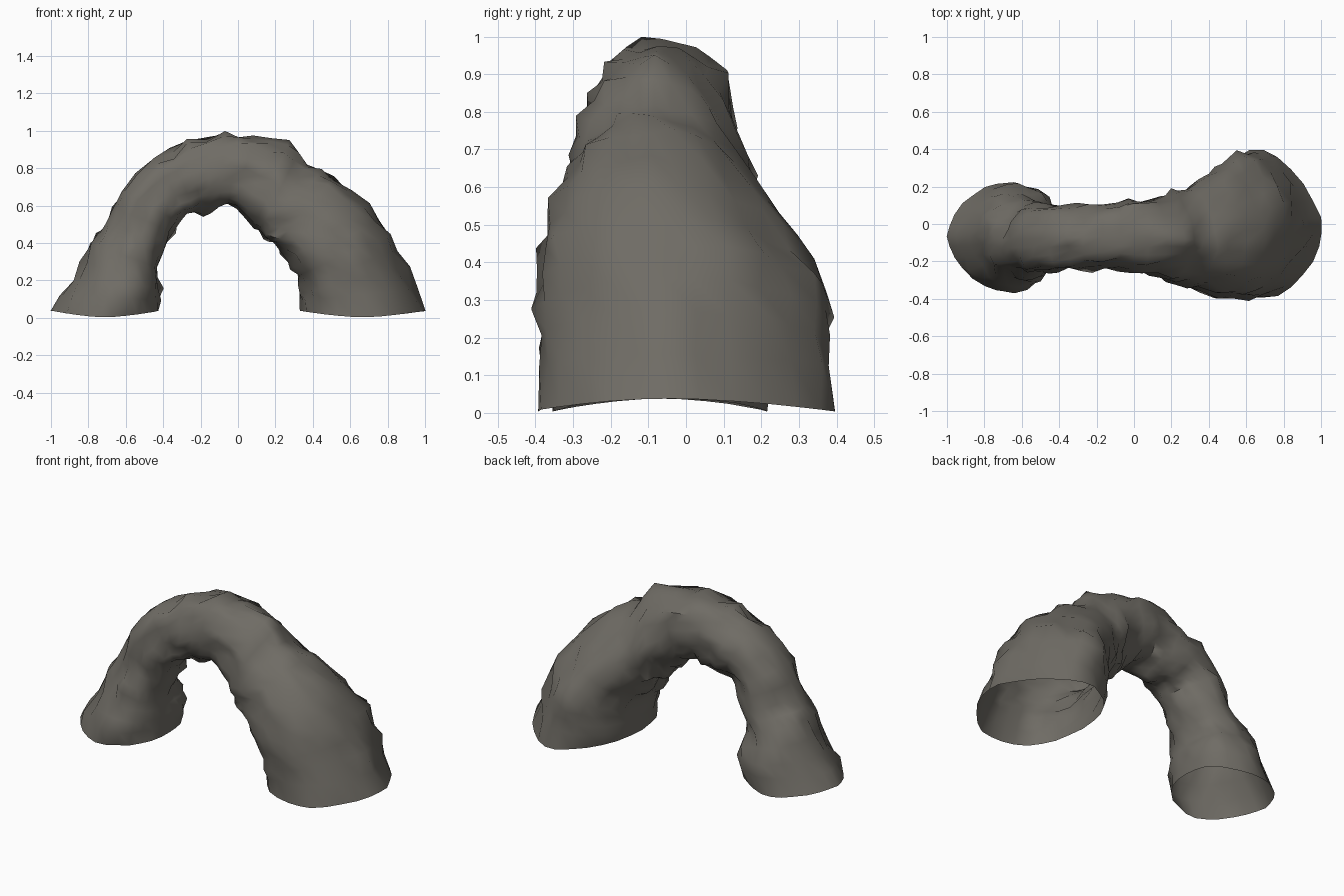
import bpy, bmesh, math
from mathutils import Vector, noise

if "Cube" in bpy.data.objects:
    bpy.data.objects.remove(bpy.data.objects["Cube"])

# Stations along the arch: outer x, outer z, inner x, inner z, y min, y max
STATIONS = [
    (-1.00, 0.04, -0.42, 0.03, -0.35, 0.22),
    (-0.89, 0.20, -0.41, 0.16, -0.34, 0.22),
    (-0.79, 0.40, -0.43, 0.27, -0.29, 0.15),
    (-0.70, 0.50, -0.37, 0.40, -0.26, 0.10),
    (-0.63, 0.68, -0.33, 0.52, -0.26, 0.10),
    (-0.45, 0.85, -0.27, 0.55, -0.25, 0.10),
    (-0.27, 0.94, -0.19, 0.56, -0.24, 0.10),
    (-0.07, 0.99, -0.10, 0.60, -0.25, 0.12),
    (0.08, 0.97, -0.01, 0.58, -0.27, 0.13),
    (0.27, 0.94, 0.09, 0.49, -0.28, 0.15),
    (0.37, 0.82, 0.13, 0.41, -0.30, 0.18),
    (0.52, 0.76, 0.20, 0.39, -0.34, 0.22),
    (0.70, 0.61, 0.27, 0.31, -0.38, 0.30),
    (0.82, 0.45, 0.31, 0.22, -0.39, 0.37),
    (0.90, 0.27, 0.33, 0.13, -0.39, 0.39),
    (1.00, 0.04, 0.33, 0.05, -0.39, 0.40),
]
SIDES, STEPS = 26, 2


def blend(a, b, t):
    return [p + (q - p) * t for p, q in zip(a, b)]


def section(s, is_foot):
    """Ring spanning the outer and inner arch lines, ridged outside, roughened by noise."""
    outer, inner = Vector((s[0], 0, s[1])), Vector((s[2], 0, s[3]))
    mid, half = (outer + inner) / 2, (outer - inner) / 2
    ym, yh = (s[4] + s[5]) / 2, (s[5] - s[4]) / 2
    crown = -0.56 < mid.x < 0.1
    lean = 0.05 * min(1, max(0, mid.x / 0.5))  # big leg's ridge sits nearer the front
    ring = []
    for k in range(SIDES):
        a = 2 * math.pi * k / SIDES
        c, d = math.cos(a), math.sin(a)
        e = 1.16 if c > 0 and not crown else 0.93
        c = math.copysign(abs(c) ** e, c)
        d = math.copysign(abs(d) ** e, d)
        p = mid + half * c + Vector((0, ym + yh * d - lean * abs(c), 0))
        n = (half.normalized() * c + Vector((0, d, 0))).normalized()
        rough = 0.022 * noise.noise(p * 5.5) + 0.040 * noise.noise(p * 13 + Vector((7, 3, 1)))
        if is_foot:
            p += n * rough * 0.4
            p.z = 0.035 * abs(c) ** 1.5 + 0.003
        else:
            p += n * rough
        ring.append(p)
    return ring


# Rings along the whole arch
rings = []
for i in range(len(STATIONS) - 1):
    for j in range(STEPS):
        rings.append(section(blend(STATIONS[i], STATIONS[i + 1], j / STEPS), i + j == 0))
rings.append(section(STATIONS[-1], True))

# Rock arch skin, open under both feet
bm = bmesh.new()
verts = [[bm.verts.new(p) for p in r] for r in rings]
for a, b in zip(verts, verts[1:]):
    for k in range(SIDES):
        m = (k + 1) % SIDES
        bm.faces.new((a[k], a[m], b[m], b[k]))
bmesh.ops.recalc_face_normals(bm, faces=bm.faces)
# Make sure the skin faces outwards at the crown
top = max(bm.faces, key=lambda f: f.calc_center_median().z)
if top.normal.z < 0:
    bmesh.ops.reverse_faces(bm, faces=bm.faces)
mesh = bpy.data.meshes.new("rock_arch")
bm.to_mesh(mesh)
bm.free()

arch = bpy.data.objects.new("rock_arch", mesh)
bpy.context.collection.objects.link(arch)
stone = bpy.data.materials.new("grey brown stone")
stone.diffuse_color = (0.16, 0.15, 0.13, 1)
stone.use_nodes = True
stone.node_tree.nodes["Principled BSDF"].inputs["Base Color"].default_value = stone.diffuse_color
mesh.materials.append(stone)

bpy.context.view_layer.objects.active = arch
arch.select_set(True)
bpy.ops.object.shade_smooth_by_angle(angle=math.radians(50))
